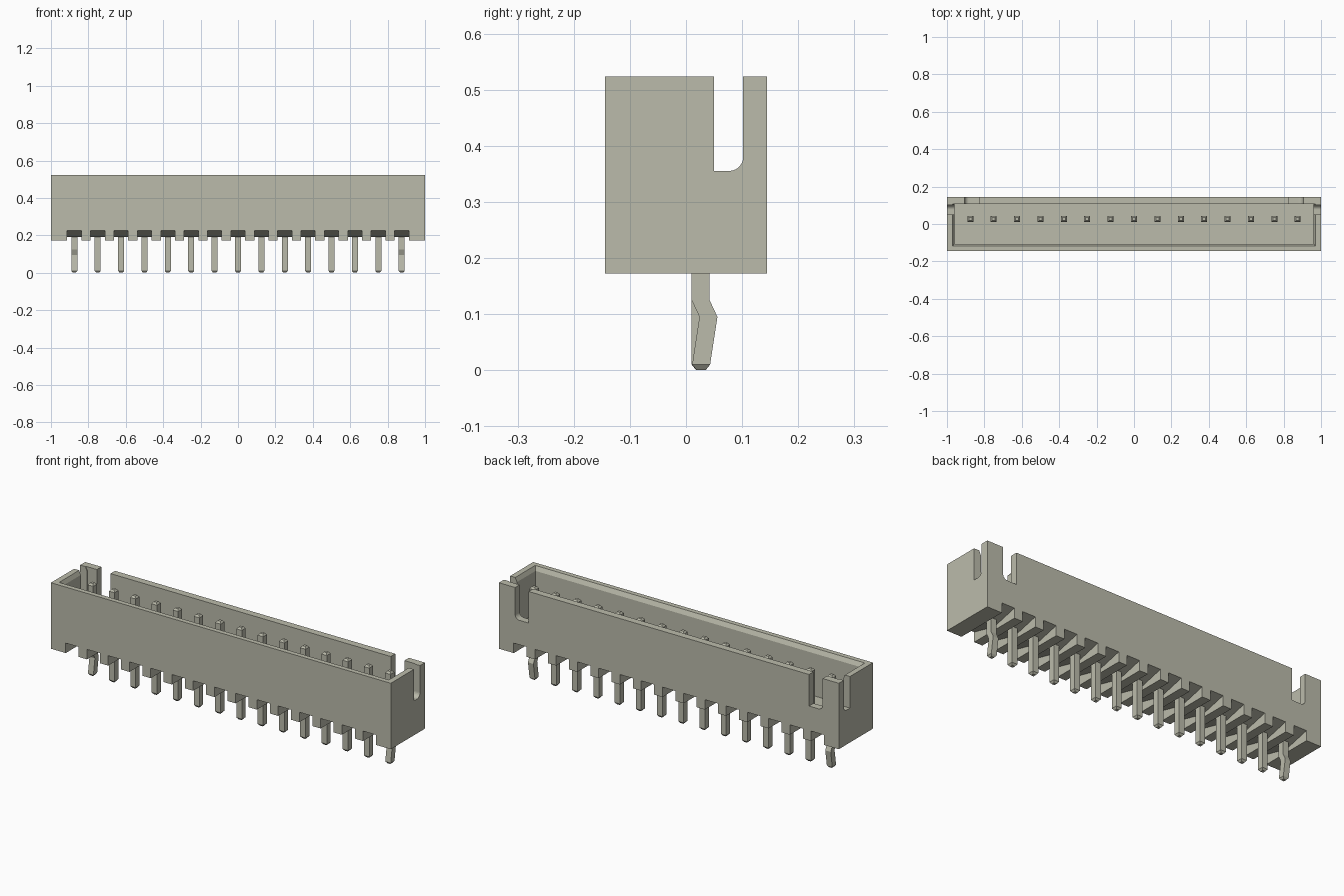
import bpy, bmesh, math

cube = bpy.data.objects.get("Cube")
if cube:
    bpy.data.objects.remove(cube, do_unlink=True)

ivory = bpy.data.materials.new("warm_grey_ivory")
ivory.use_nodes = True
COLOUR = (0.50, 0.50, 0.41, 1)
ivory.diffuse_color = COLOUR
ivory.node_tree.nodes["Principled BSDF"].inputs["Base Color"].default_value = COLOUR

PITCH, COUNT = 0.125, 15
BOTTOM, TOP, HALF_Y = 0.172, 0.523, 0.144
PIN_Y, PIN_HALF = 0.026, 0.016
SLOT_Z, FILLET = 0.355, 0.025


def make_object(name, rings):
    """Skin a stack of equal-length closed rings and cap both ends."""
    bm = bmesh.new()
    loops = [[bm.verts.new(p) for p in ring] for ring in rings]
    n = len(loops[0])
    for a, b in zip(loops, loops[1:]):
        for i in range(n):
            j = (i + 1) % n
            bm.faces.new((a[i], a[j], b[j], b[i]))
    bm.faces.new(loops[0])
    bm.faces.new(loops[-1])
    bmesh.ops.recalc_face_normals(bm, faces=bm.faces)
    mesh = bpy.data.meshes.new(name)
    bm.to_mesh(mesh)
    bm.free()
    mesh.materials.append(ivory)
    obj = bpy.data.objects.new(name, mesh)
    bpy.context.collection.objects.link(obj)
    return obj


def rect(x0, x1, y0, y1, z):
    return [(x0, y0, z), (x1, y0, z), (x1, y1, z), (x0, y1, z)]


def prism_x(name, profile, x0, x1):
    return make_object(name, [[(x, y, z) for y, z in profile] for x in (x0, x1)])


def prism_y(name, profile, y0, y1):
    return make_object(name, [[(x, y, z) for x, z in profile] for y in (y0, y1)])


def slot_profile(inner, outer):
    """Open-topped slot whose outer bottom corner is rounded."""
    s = 1 if outer > inner else -1
    arc = [(outer - s * FILLET * (1 - math.cos(a)), SLOT_Z + FILLET * (1 - math.sin(a)))
           for a in (math.radians(15 * k) for k in range(7))]
    return [(outer, 0.7)] + arc + [(inner, SLOT_Z), (inner, 0.7)]


# Housing block
housing = make_object("housing", [rect(-1, 1, -HALF_Y, HALF_Y, z) for z in (BOTTOM, TOP)])

# Cavity with a bevelled lip on the front and ends
cutters = [make_object("cavity_cutter", [
    rect(-0.96, 0.96, -0.106, 0.106, 0.275),
    rect(-0.96, 0.96, -0.106, 0.106, TOP - 0.022),
    rect(-0.97, 0.97, -0.118, 0.106, TOP),
    rect(-0.97, 0.97, -0.118, 0.106, 0.7)])]

# Slots through both end walls, then through the back wall near each end
cutters.append(prism_x("end_slot_cutter", slot_profile(0.05, 0.102), -1.2, 1.2))
for s in (-1, 1):
    cutters.append(prism_y("back_slot_cutter", slot_profile(s * 0.825, s * 0.905), 0.09, 0.2))

# Grooves under each pin, with a ceiling that dips toward the middle
pin_xs = [(i - (COUNT - 1) / 2) * PITCH for i in range(COUNT)]
groove = [(-0.2, 0.1), (-0.2, 0.2386), (0, 0.19), (0.2, 0.2386), (0.2, 0.1)]
for x in pin_xs:
    cutters.append(prism_x("groove_cutter", groove, x - 0.038, x + 0.038))

for c in cutters:
    c.hide_render = True
    mod = housing.modifiers.new(c.name, "BOOLEAN")
    mod.operation, mod.solver, mod.object = "DIFFERENCE", "EXACT", c

# Bake the cuts and drop the cutters
bpy.context.view_layer.update()
baked = bpy.data.meshes.new_from_object(
    housing.evaluated_get(bpy.context.evaluated_depsgraph_get()))
housing.modifiers.clear()
housing.data = baked
for c in cutters:
    bpy.data.objects.remove(c, do_unlink=True)

# Pins: square section with tapered tips; the two end pins are kinked
for i, x in enumerate(pin_xs):
    kinked = i in (0, COUNT - 1)
    # height, y offset, half width
    stations = [(0, 0.001, 0.008), (0.01, 0.001, PIN_HALF)]
    if kinked:
        stations += [(0.095, 0.014, PIN_HALF), (0.125, 0, PIN_HALF)]
    else:
        stations = [(z, 0, h) for z, _, h in stations]
    stations += [(0.482, 0, PIN_HALF), (0.492, 0, 0.008)]
    make_object(f"{'kinked' if kinked else 'straight'}_pin_{i + 1}", [
        rect(x - h, x + h, PIN_Y + dy - h, PIN_Y + dy + h, z) for z, dy, h in stations])
